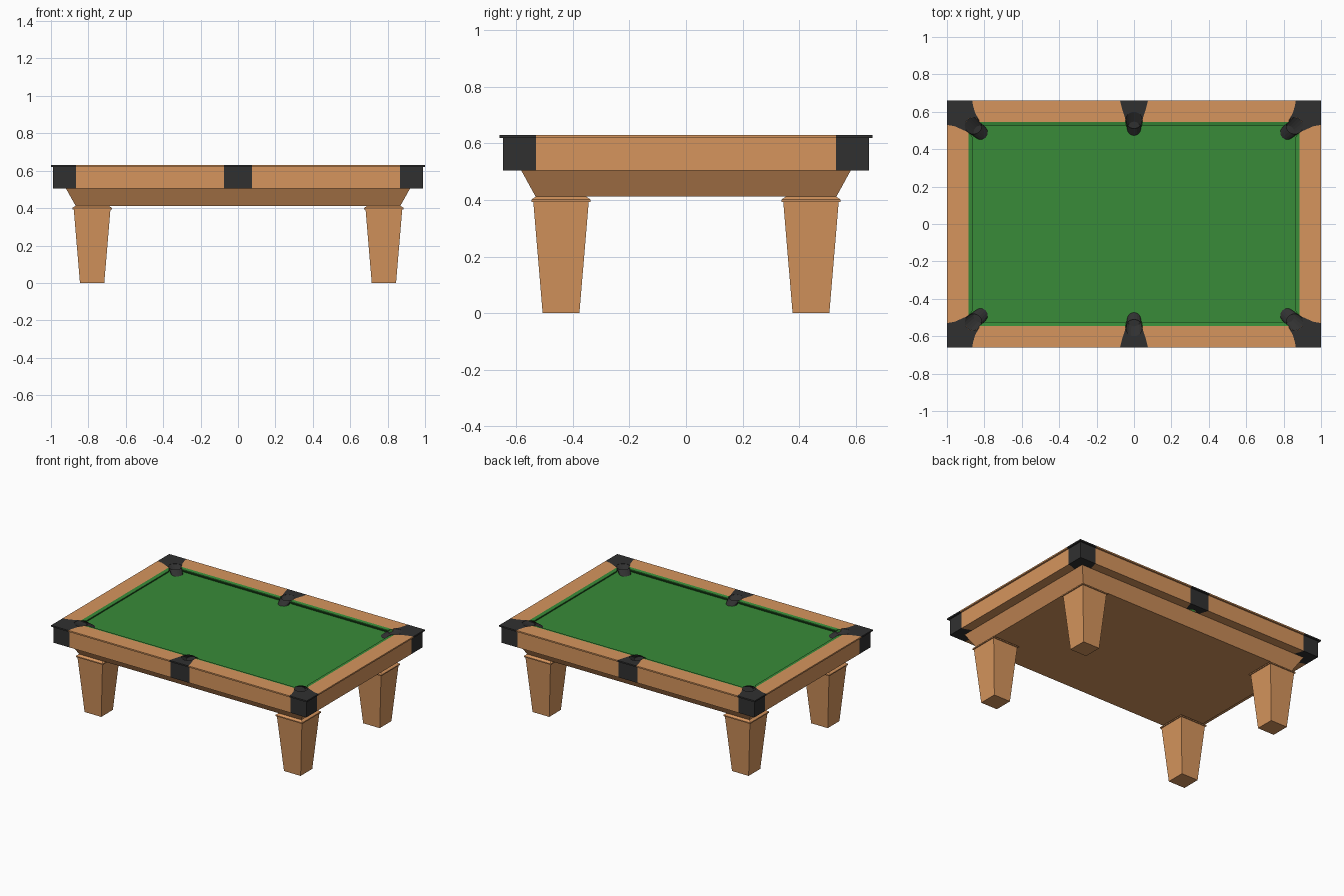
import bpy, bmesh
from math import cos, sin, radians

if "Cube" in bpy.data.objects:
    bpy.data.objects.remove(bpy.data.objects["Cube"])


def material(name, rgb):
    m = bpy.data.materials.new(name)
    m.diffuse_color = (*rgb, 1)
    m.use_nodes = True
    m.node_tree.nodes["Principled BSDF"].inputs["Base Color"].default_value = m.diffuse_color
    return m


WOOD = material("wood", (0.67, 0.30, 0.11))
BLACK = material("black_trim", (0.03, 0.03, 0.03))
GREEN = material("cloth", (0.04, 0.26, 0.04))


def loft(name, rings, mat, cap_top=True, cap_bottom=True):
    """Join equal-length rings of 3D points into one solid."""
    bm = bmesh.new()
    rows = [[bm.verts.new(p) for p in r] for r in rings]
    n = len(rows[0])
    for a, b in zip(rows, rows[1:]):
        for i in range(n):
            j = (i + 1) % n
            bm.faces.new((a[i], a[j], b[j], b[i]))
    if cap_bottom:
        bm.faces.new(rows[0][::-1])
    if cap_top:
        bm.faces.new(rows[-1])
    bmesh.ops.remove_doubles(bm, verts=bm.verts, dist=1e-5)
    bmesh.ops.recalc_face_normals(bm, faces=bm.faces)
    me = bpy.data.meshes.new(name)
    bm.to_mesh(me)
    bm.free()
    me.materials.append(mat)
    ob = bpy.data.objects.new(name, me)
    bpy.context.collection.objects.link(ob)
    return ob


def stack(name, levels, mat, cx=0, cy=0):
    """Rectangular tapered block from (z, half x, half y) levels."""
    return loft(name, [[(cx + sx * hx, cy + sy * hy, z) for sx, sy in
                        ((-1, -1), (1, -1), (1, 1), (-1, 1))] for z, hx, hy in levels], mat)


def frame_piece(name, pts, mat, sx, sy):
    """Piece of the table frame with a thin overhanging lip on top."""
    body = [(min(x, 0.988), min(y, 0.648)) for x, y in pts]
    rings = [(body, 0.505), (body, 0.62), (pts, 0.62), (pts, 0.63)]
    return loft(name, [[(sx * x, sy * y, z) for x, y in r] for r, z in rings], mat)


def arc(cx, cy, r, a0, a1, n=8):
    return [(cx + r * cos(radians(a0 + (a1 - a0) * i / n)),
             cy + r * sin(radians(a0 + (a1 - a0) * i / n))) for i in range(n + 1)]


def pocket(name, top, bottom, sx, sy):
    """Slanted open cup running from the frame down to the bed."""
    rings = [(bottom, 0.602), (top, 0.629)]
    loft(name, [[(sx * x, sy * y, z) for x, y in arc(*c, 0, 337.5, 15)]
                for c, z in rings], BLACK, cap_top=False)


def cushion(name, nose, back, end_nose, end_back, start, axis, sx, sy):
    """Triangular undercut cushion along one rail."""
    def pt(along, across, z):
        p = (along, across) if axis == 'x' else (across, along)
        return (sx * p[0], sy * p[1], z)
    rings = [[pt(e, back, 0.63), pt(f, nose, 0.626), pt(f, nose, 0.62), pt(e, back, 0.596)]
             for e, f in ((start[0], start[1]), (end_back, end_nose))]
    loft(name, rings, GREEN)


# shared outlines where dark trim meets the wood
corner_long = [(0.865, 0.66), (0.86, 0.63), (0.848, 0.59), (0.828, 0.557)]
corner_short = [(0.892, 0.493), (0.93, 0.51), (0.96, 0.523), (1.0, 0.53)]
side_edge = [(0.075, 0.66), (0.065, 0.62), (0.052, 0.58), (0.045, 0.555)]

corner_pts = ([(1.0, 0.66)] + corner_long[:3] + arc(0.86, 0.525, 0.0453, 135, -45)
              + corner_short[1:])
side_pts = (side_edge[:3] + arc(0, 0.555, 0.045, 0, 180)
            + [(-x, y) for x, y in side_edge[2::-1]])
long_pts = side_edge + [(0.045, 0.545), (0.828, 0.545)] + corner_long[::-1]
half_short = corner_short[::-1] + [(0.885, 0.49)]
short_pts = half_short + [(x, -y) for x, y in half_short[::-1]]

# apron and playing bed
stack("apron", [(0.412, 0.868, 0.532), (0.505, 0.92, 0.583)], WOOD)
stack("playing_bed", [(0.5, 0.89, 0.55), (0.6, 0.89, 0.55)], GREEN)

# parts in every quadrant
for sx, xn in ((-1, "left"), (1, "right")):
    for sy, yn in ((-1, "front"), (1, "back")):
        tag = f"{yn}_{xn}"
        stack(f"{tag}_leg", [(0, 0.065, 0.065), (0.393, 0.098, 0.098), (0.393, 0.105, 0.105),
                             (0.401, 0.105, 0.105), (0.415, 0.085, 0.085)],
              WOOD, sx * 0.78, sy * 0.442)
        frame_piece(f"{tag}_corner_trim", corner_pts, BLACK, sx, sy)
        frame_piece(f"{tag}_long_rail", long_pts, WOOD, sx, sy)
        pocket(f"{tag}_corner_pocket", (0.86, 0.525, 0.045), (0.82, 0.489, 0.038), sx, sy)
        cushion(f"{tag}_long_cushion", 0.524, 0.545, 0.80, 0.828, (0.045, 0.04), 'x', sx, sy)

# middle pockets of the long sides
for sy, yn in ((-1, "front"), (1, "back")):
    frame_piece(f"{yn}_side_trim", side_pts, BLACK, 1, sy)
    pocket(f"{yn}_side_pocket", (0, 0.555, 0.045), (0, 0.51, 0.037), 1, sy)

# short end rails
for sx, xn in ((-1, "left"), (1, "right")):
    frame_piece(f"{xn}_short_rail", short_pts, WOOD, sx, 1)
    cushion(f"{xn}_short_cushion", 0.86, 0.885, 0.46, 0.49, (-0.49, -0.46), 'y', sx, 1)
